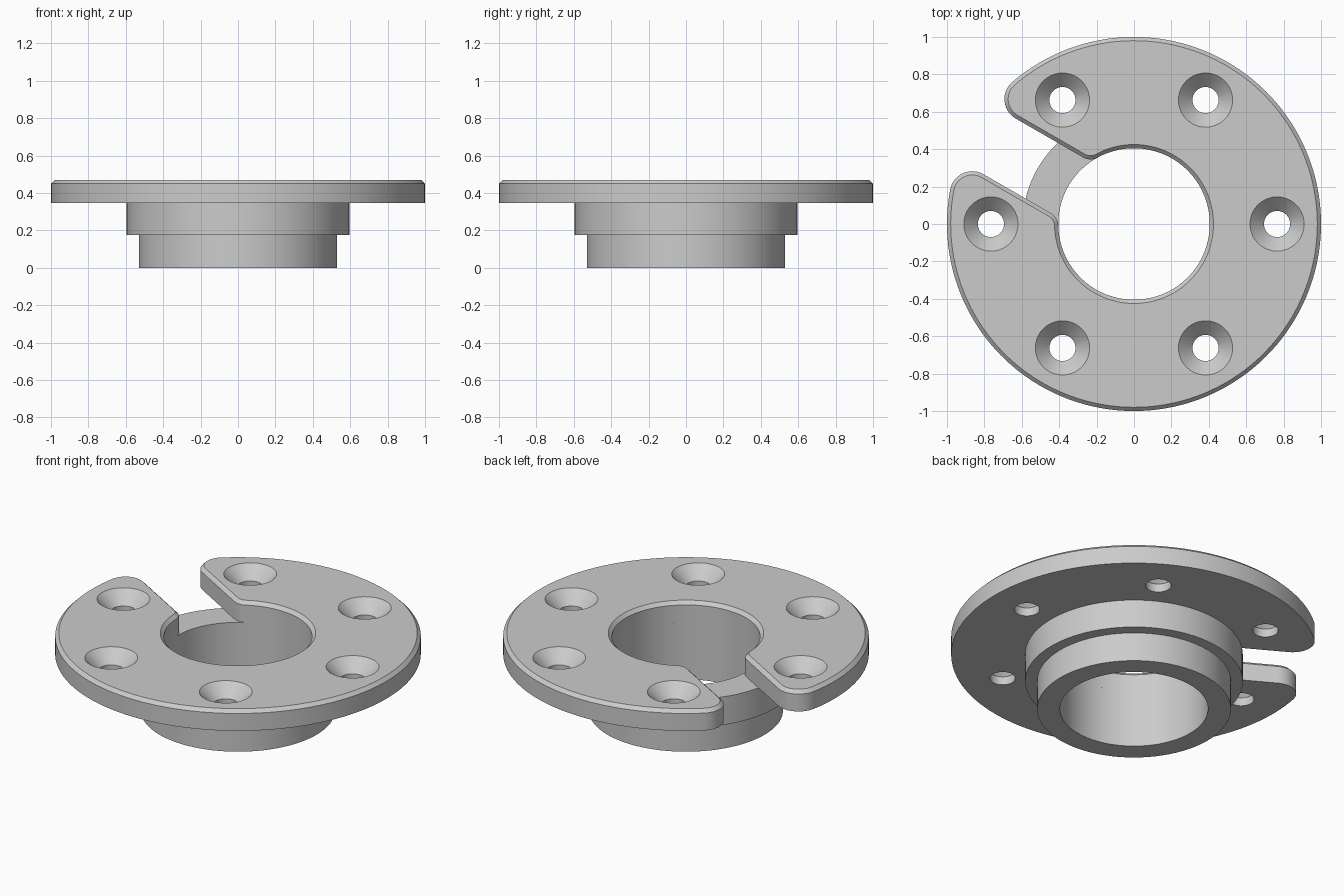
import bpy, bmesh
from math import sin, cos, pi, atan2, sqrt, radians
from mathutils import Matrix, Vector

if "Cube" in bpy.data.objects:
    bpy.data.objects.remove(bpy.data.objects["Cube"], do_unlink=True)

# Main sizes
BORE, OUTER = 0.405, 1.0
Z_STEP, Z_UNDER, Z_TOP, CHAMFER = 0.175, 0.345, 0.47, 0.02
SLOT_HALF, TIP_R, INNER_R = 0.172, 0.12, 0.08
SLOT_TURN = Matrix.Rotation(radians(150), 3, 'Z')

metal = bpy.data.materials.new("plain grey metal")
metal.use_nodes = True
grey = (0.6, 0.6, 0.6, 1)
metal.diffuse_color = grey
metal.node_tree.nodes["Principled BSDF"].inputs["Base Color"].default_value = grey


def finish(bm, name):
    bmesh.ops.recalc_face_normals(bm, faces=bm.faces)
    mesh = bpy.data.meshes.new(name)
    bm.to_mesh(mesh)
    bm.free()
    mesh.materials.append(metal)
    obj = bpy.data.objects.new(name, mesh)
    bpy.context.collection.objects.link(obj)
    bpy.ops.object.select_all(action='DESELECT')
    obj.select_set(True)
    bpy.context.view_layer.objects.active = obj
    bpy.ops.object.shade_smooth_by_angle(angle=radians(30))


def arc(center, r, a0, a1, n):
    return [Vector((center[0] + r * cos(a0 + (a1 - a0) * i / n),
                    center[1] + r * sin(a0 + (a1 - a0) * i / n), 0))
            for i in range(n + 1)]


def circle(center, r, n):
    return arc(center, r, 0, 2 * pi, n)[:-1]


def add_ring(bm, points, z):
    return [bm.verts.new((p.x, p.y, z)) for p in points]


def bridge(bm, a, b):
    n = len(a)
    for i in range(n):
        j = (i + 1) % n
        bm.faces.new((a[i], a[j], b[j], b[i]))


def skin(bm, rings):
    for a, b in zip(rings, rings[1:]):
        bridge(bm, a, b)


def cap(bm, loops, normal):
    edges = [bm.edges.get((l[i - 1], l[i])) for l in loops for i in range(len(l))]
    bmesh.ops.triangle_fill(bm, edges=edges, use_beauty=True, normal=normal)


def flange_outline(inset):
    """Slotted ring with rounded corners, pulled inwards by inset."""
    tip_y, tip_d = SLOT_HALF + TIP_R, OUTER - TIP_R
    tip = (sqrt(tip_d ** 2 - tip_y ** 2), tip_y)
    in_y, in_d = SLOT_HALF + INNER_R, BORE + INNER_R
    inner = (sqrt(in_d ** 2 - in_y ** 2), in_y)
    a_tip, a_in = atan2(tip[1], tip[0]), atan2(inner[1], inner[0])
    half = arc((0, 0), OUTER - inset, pi, a_tip, 64)
    half += arc(tip, TIP_R - inset, a_tip, -pi / 2, 14)[1:]
    half += arc(inner, INNER_R - inset, 1.5 * pi, a_in + pi, 8)
    half += arc((0, 0), BORE + inset, a_in, pi, 48)[1:]
    other = [Vector((p.x, -p.y, 0)) for p in half[-2:0:-1]]
    return [SLOT_TURN @ p for p in half + other]


# Flange: slotted plate with chamfered rim and six countersunk holes
bm = bmesh.new()
rim = [add_ring(bm, flange_outline(d), z) for d, z in
       ((0, Z_UNDER), (0, Z_TOP - CHAMFER), (CHAMFER, Z_TOP))]
skin(bm, rim)
bottoms, tops = [rim[0]], [rim[-1]]
for k in range(6):
    a = k * pi / 3
    c = (0.765 * cos(a), 0.765 * sin(a))
    hole = [add_ring(bm, circle(c, r, 40), z) for r, z in
            ((0.07, Z_UNDER), (0.07, Z_TOP - 0.075), (0.145, Z_TOP))]
    skin(bm, hole)
    bottoms.append(hole[0])
    tops.append(hole[-1])
cap(bm, bottoms, (0, 0, -1))
cap(bm, tops, (0, 0, 1))
finish(bm, "flange")

# Hub: stepped tube below the flange
bm = bmesh.new()
profile = [(BORE, 0), (0.53, 0), (0.53, Z_STEP), (0.595, Z_STEP),
           (0.595, Z_UNDER), (BORE, Z_UNDER)]
hub = [add_ring(bm, circle((0, 0), r, 128), z) for r, z in profile]
skin(bm, hub + hub[:1])
finish(bm, "stepped_hub")
